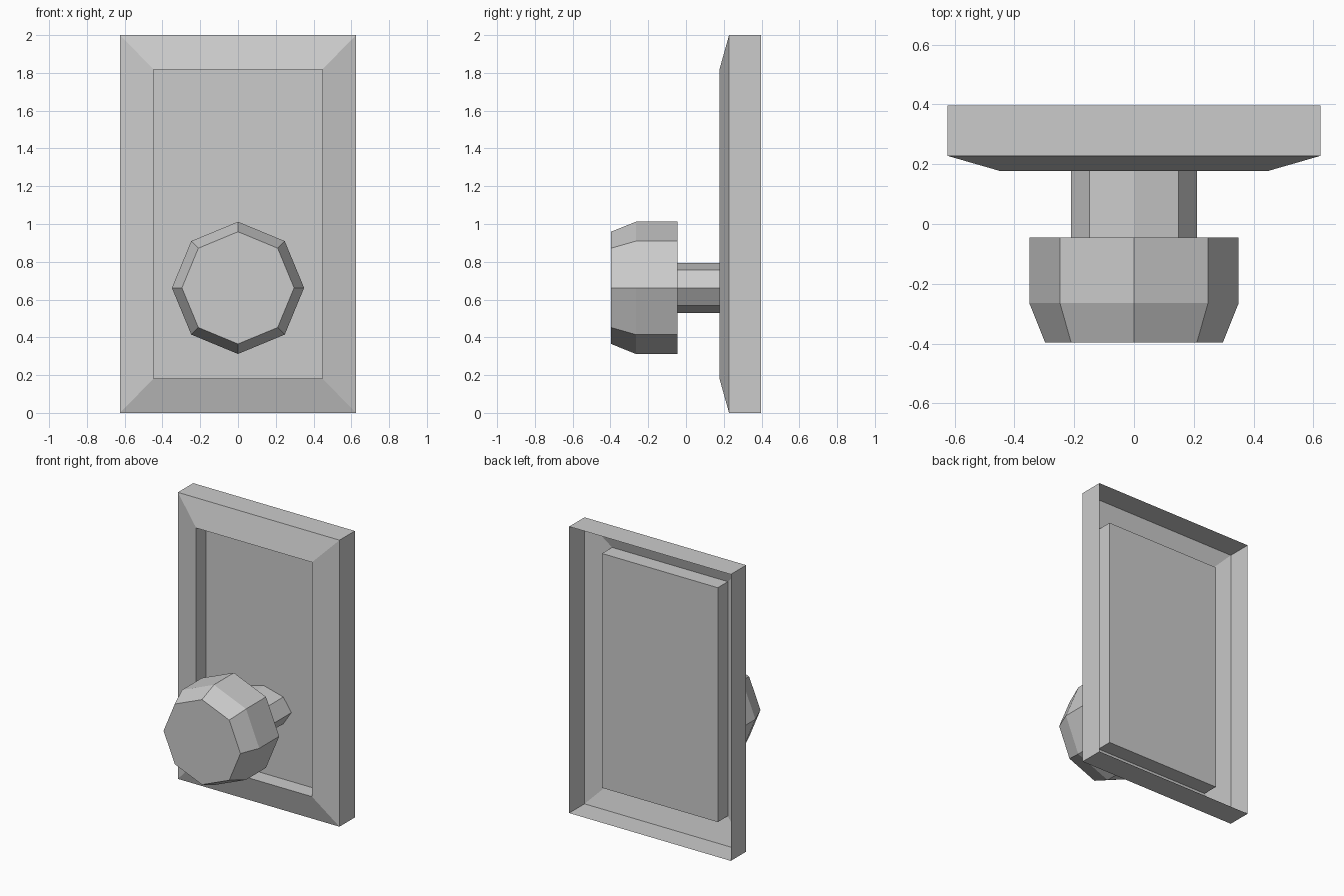
import bpy, bmesh
from math import sin, cos, tau

if "Cube" in bpy.data.objects:
    bpy.data.objects.remove(bpy.data.objects["Cube"])

KNOB_Z = 0.662


def rect(hx, z0, z1, y):
    return [(-hx, y, z0), (hx, y, z0), (hx, y, z1), (-hx, y, z1)]


def octagon(rx, rz, y):
    return [(rx * cos(tau * i / 8), y, KNOB_Z + rz * sin(tau * i / 8)) for i in range(8)]


def loft(name, rings, cap_start=False, cap_end=False):
    """Join rings ordered from back to front; optionally close the ends."""
    bm = bmesh.new()
    loops = [[bm.verts.new(p) for p in ring] for ring in rings]
    n = len(loops[0])
    for a, b in zip(loops, loops[1:]):
        for i in range(n):
            j = (i + 1) % n
            bm.faces.new((a[i], a[j], b[j], b[i]))
    if cap_start:
        bm.faces.new(loops[0][::-1])
    if cap_end:
        bm.faces.new(loops[-1])
    mesh = bpy.data.meshes.new(name)
    bm.to_mesh(mesh)
    bm.free()
    obj = bpy.data.objects.new(name, mesh)
    bpy.context.collection.objects.link(obj)
    return obj


# Open-backed plate: side wall, sloped frame, recess wall, sunken panel
loft("back_plate", [
    rect(0.624, 0.0, 2.0, 0.397),
    rect(0.624, 0.0, 2.0, 0.228),
    rect(0.447, 0.182, 1.818, 0.177),
    rect(0.447, 0.182, 1.818, 0.288),
], cap_end=True)

# Flattened octagonal shaft from panel to knob
loft("knob_shaft", [octagon(0.21, 0.132, 0.288), octagon(0.21, 0.132, -0.045)])

# Octagonal knob with chamfered front
loft("knob", [
    octagon(0.35, 0.35, -0.045),
    octagon(0.35, 0.35, -0.265),
    octagon(0.297, 0.297, -0.397),
], cap_start=True, cap_end=True)
